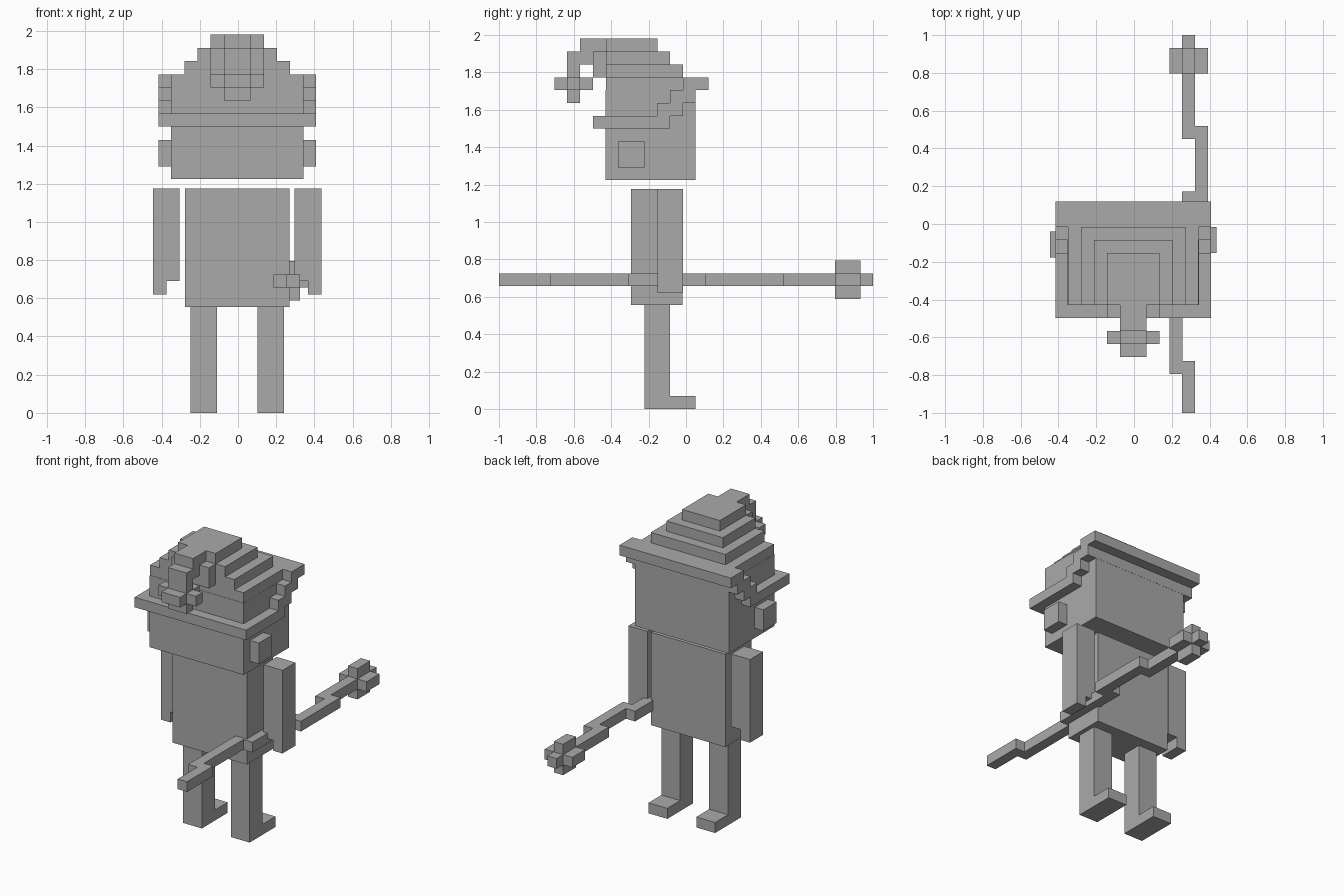
import bpy
import bmesh

CX = -0.004  # symmetry plane of the figure

grey = bpy.data.materials.new("plain grey")
grey.diffuse_color = (0.4, 0.4, 0.4, 1)


def part(name, *boxes):
    """One object from boxes given as (x0, x1, y0, y1, z0, z1)."""
    bm = bmesh.new()
    for x0, x1, y0, y1, z0, z1 in boxes:
        verts = bmesh.ops.create_cube(bm, size=1)["verts"]
        for v in verts:
            v.co = (x1 if v.co.x > 0 else x0,
                    y1 if v.co.y > 0 else y0,
                    z1 if v.co.z > 0 else z0)
    mesh = bpy.data.meshes.new(name)
    bm.to_mesh(mesh)
    bm.free()
    mesh.materials.append(grey)
    obj = bpy.data.objects.new(name, mesh)
    bpy.context.collection.objects.link(obj)
    return obj


def mid(half, y0, y1, z0, z1):
    """Box centred on the symmetry plane."""
    return (CX - half, CX + half, y0, y1, z0, z1)


def side(s, near, far, y0, y1, z0, z1):
    """Box on one side of the symmetry plane."""
    a, b = sorted((CX + s * near, CX + s * far))
    return (a, b, y0, y1, z0, z1)


# Torso and head
part("torso", mid(0.274, -0.293, -0.018, 0.555, 1.175))
part("head", mid(0.347, -0.43, 0.05, 1.225, 1.705))

# Paired limbs and ears
for s, label in ((-1, "left"), (1, "right")):
    part(label + "_leg",
         side(s, 0.107, 0.246, -0.223, -0.086, 0.0, 0.555),
         side(s, 0.107, 0.246, -0.086, 0.05, 0.0, 0.07))
    dy = -0.025 if s < 0 else 0.0
    part(label + "_arm",
         side(s, 0.301, 0.37, -0.153 + dy, -0.016 + dy, 0.69, 1.175),
         side(s, 0.37, 0.44, -0.153 + dy, -0.016 + dy, 0.62, 1.175))
    part(label + "_ear", side(s, 0.347, 0.412, -0.363, -0.223, 1.29, 1.43))

# Hat brim, stepping up towards the back
part("hat_brim",
     mid(0.412, -0.497, -0.086, 1.5, 1.567),
     mid(0.412, -0.155, -0.017, 1.567, 1.636),
     mid(0.412, -0.086, 0.051, 1.636, 1.705),
     mid(0.412, -0.017, 0.12, 1.705, 1.773))

# Stepped hat crown
part("hat_crown",
     mid(0.346, -0.428, -0.017, 1.567, 1.773),
     mid(0.276, -0.428, -0.017, 1.773, 1.842),
     mid(0.208, -0.428, -0.086, 1.842, 1.91),
     mid(0.139, -0.428, -0.153, 1.91, 1.98),
     mid(0.139, -0.497, -0.428, 1.773, 1.91))

# Drooping hat tip with its bobble
part("hat_tip",
     mid(0.069, -0.567, -0.428, 1.91, 1.98),
     mid(0.069, -0.635, -0.497, 1.842, 1.91),
     mid(0.069, -0.635, -0.567, 1.773, 1.842))
part("hat_bobble",
     mid(0.139, -0.635, -0.567, 1.705, 1.773),
     mid(0.069, -0.703, -0.498, 1.705, 1.773),
     mid(0.069, -0.635, -0.567, 1.636, 1.773))

# Zigzag staff: (x start, y start, y end)
segments = [(0.255, -1.0, -0.725), (0.187, -0.793, -0.24), (0.255, -0.31, 0.173),
            (0.323, 0.104, 0.52), (0.255, 0.45, 1.0)]
part("staff", *[(x, x + 0.069, y0, y1, 0.657, 0.725) for x, y0, y1 in segments])
part("staff_head",
     (0.187, 0.392, 0.797, 0.932, 0.657, 0.725),
     (0.255, 0.324, 0.797, 0.932, 0.588, 0.794))
